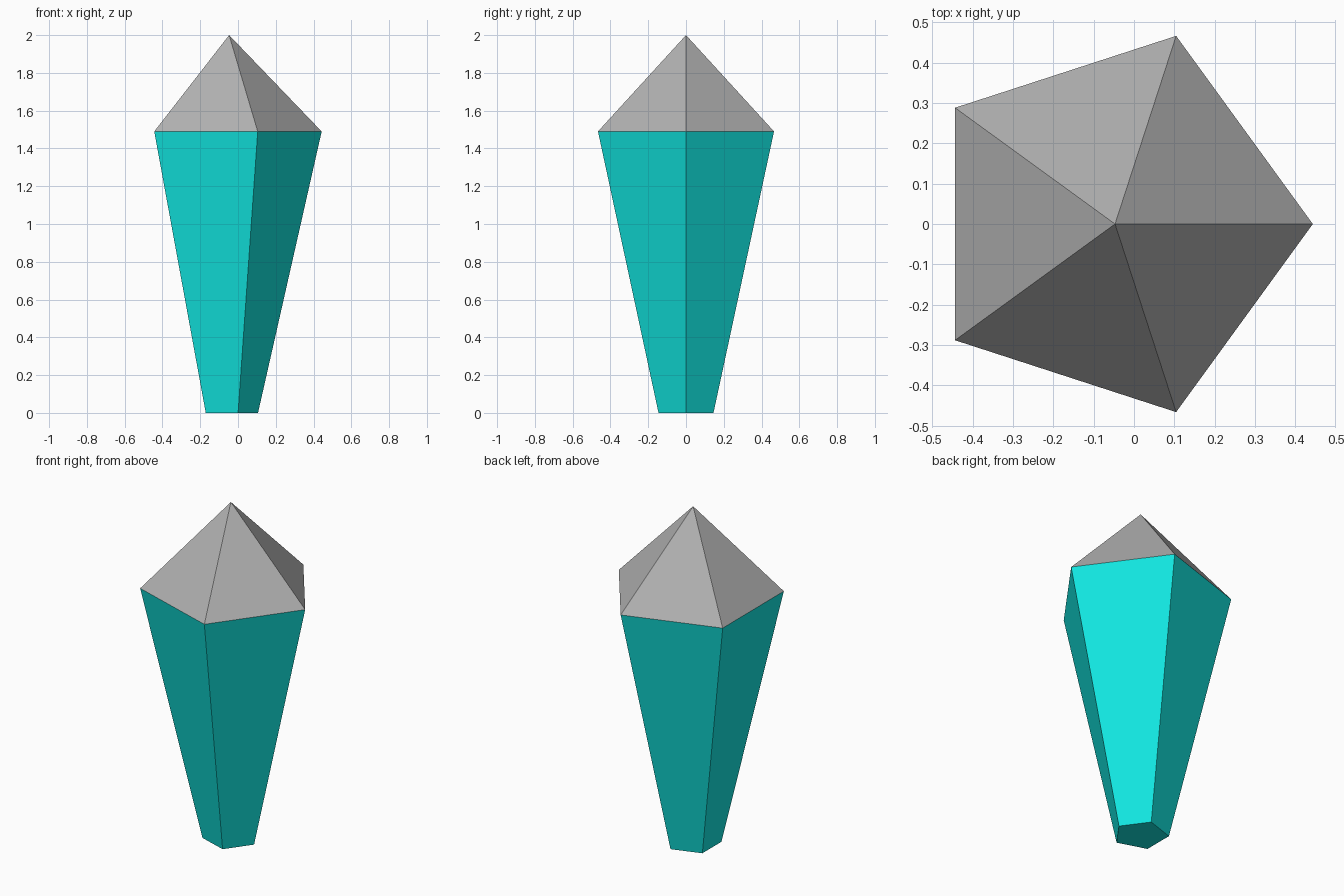
import bpy
import bmesh
from math import cos, sin, tau

cube = bpy.data.objects.get("Cube")
if cube:
    bpy.data.objects.remove(cube)

SIDES = 5
CENTRE_X = -0.047
BASE_RADIUS, RIM_RADIUS = 0.153, 0.49
RIM_Z, TIP_Z = 1.49, 2.0


def material(name, colour):
    mat = bpy.data.materials.new(name)
    mat.use_nodes = True
    mat.diffuse_color = (*colour, 1)
    mat.node_tree.nodes["Principled BSDF"].inputs["Base Color"].default_value = (*colour, 1)
    return mat


def ring(bm, radius, z):
    angles = [tau * i / SIDES for i in range(SIDES)]
    return [bm.verts.new((CENTRE_X + radius * cos(a), radius * sin(a), z)) for a in angles]


# Five-sided crystal: flat base, flaring shaft and pointed cap
bm = bmesh.new()
base = ring(bm, BASE_RADIUS, 0)
rim = ring(bm, RIM_RADIUS, RIM_Z)
tip = bm.verts.new((CENTRE_X, 0, TIP_Z))
bm.faces.new(base[::-1])
for i in range(SIDES):
    j = (i + 1) % SIDES
    bm.faces.new((base[i], base[j], rim[j], rim[i]))
    bm.faces.new((rim[i], rim[j], tip))

# Grey cap above the rim, teal shaft below
for face in bm.faces:
    face.material_index = int(face.calc_center_median().z > RIM_Z)

mesh = bpy.data.meshes.new("crystal")
bm.to_mesh(mesh)
bm.free()
mesh.materials.append(material("teal", (0.006, 0.8, 0.755)))
mesh.materials.append(material("grey", (0.44, 0.44, 0.44)))
crystal = bpy.data.objects.new("crystal", mesh)
bpy.context.collection.objects.link(crystal)
